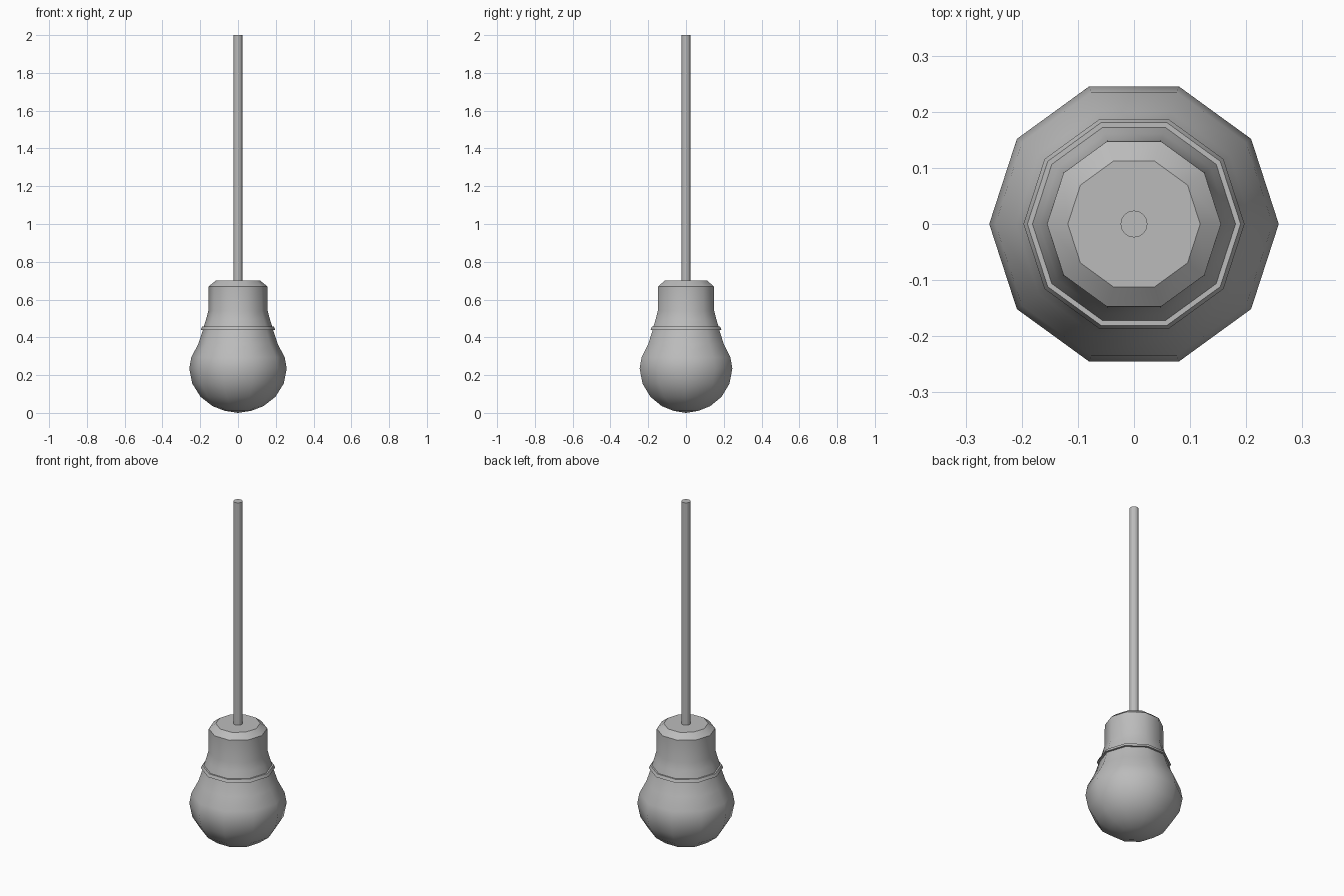
import bpy
import bmesh
from math import cos, sin, pi, radians

if "Cube" in bpy.data.objects:
    bpy.data.objects.remove(bpy.data.objects["Cube"], do_unlink=True)

grey = bpy.data.materials.new("plain grey")
grey.use_nodes = True
colour = (0.5, 0.5, 0.5, 1)
grey.diffuse_color = colour
grey.node_tree.nodes["Principled BSDF"].inputs["Base Color"].default_value = colour


def lathe(name, profile, sides, angle):
    """Spin (radius, height) points about z; zero radius makes a pole."""
    bm = bmesh.new()
    rings = []
    for r, z in profile:
        count = sides if r else 1
        rings.append([bm.verts.new((r * cos(2 * pi * i / sides),
                                    r * sin(2 * pi * i / sides), z))
                      for i in range(count)])
    for a, b in zip(rings, rings[1:]):
        for i in range(sides):
            j = (i + 1) % sides
            corners = [a[i % len(a)], a[j % len(a)], b[j % len(b)], b[i % len(b)]]
            bm.faces.new(list(dict.fromkeys(corners)))
    # Close open ends with single flat faces
    for ring in (rings[0], rings[-1]):
        if len(ring) > 1:
            bm.faces.new(ring)
    bmesh.ops.recalc_face_normals(bm, faces=bm.faces)
    mesh = bpy.data.meshes.new(name)
    bm.to_mesh(mesh)
    bm.free()
    mesh.materials.append(grey)
    obj = bpy.data.objects.new(name, mesh)
    bpy.context.collection.objects.link(obj)
    bpy.ops.object.select_all(action='DESELECT')
    obj.select_set(True)
    bpy.context.view_layer.objects.active = obj
    bpy.ops.object.shade_smooth_by_angle(angle=radians(angle))
    return obj


# Round glass bulb, narrowing into the holder
lathe("bulb", [(0, 0), (0.07, 0.011), (0.135, 0.036), (0.198, 0.085),
               (0.242, 0.155), (0.258, 0.235), (0.247, 0.295),
               (0.21, 0.365), (0.185, 0.44)], 10, 40)

# Lamp holder with a rim, flared neck and bevelled top
lathe("holder", [(0.178, 0.44), (0.197, 0.44), (0.19, 0.457), (0.181, 0.457),
                 (0.169, 0.495), (0.157, 0.54), (0.155, 0.67),
                 (0.118, 0.70)], 10, 38)

# Hanging cord
lathe("cord", [(0.024, 0.69), (0.024, 2)], 16, 15)
